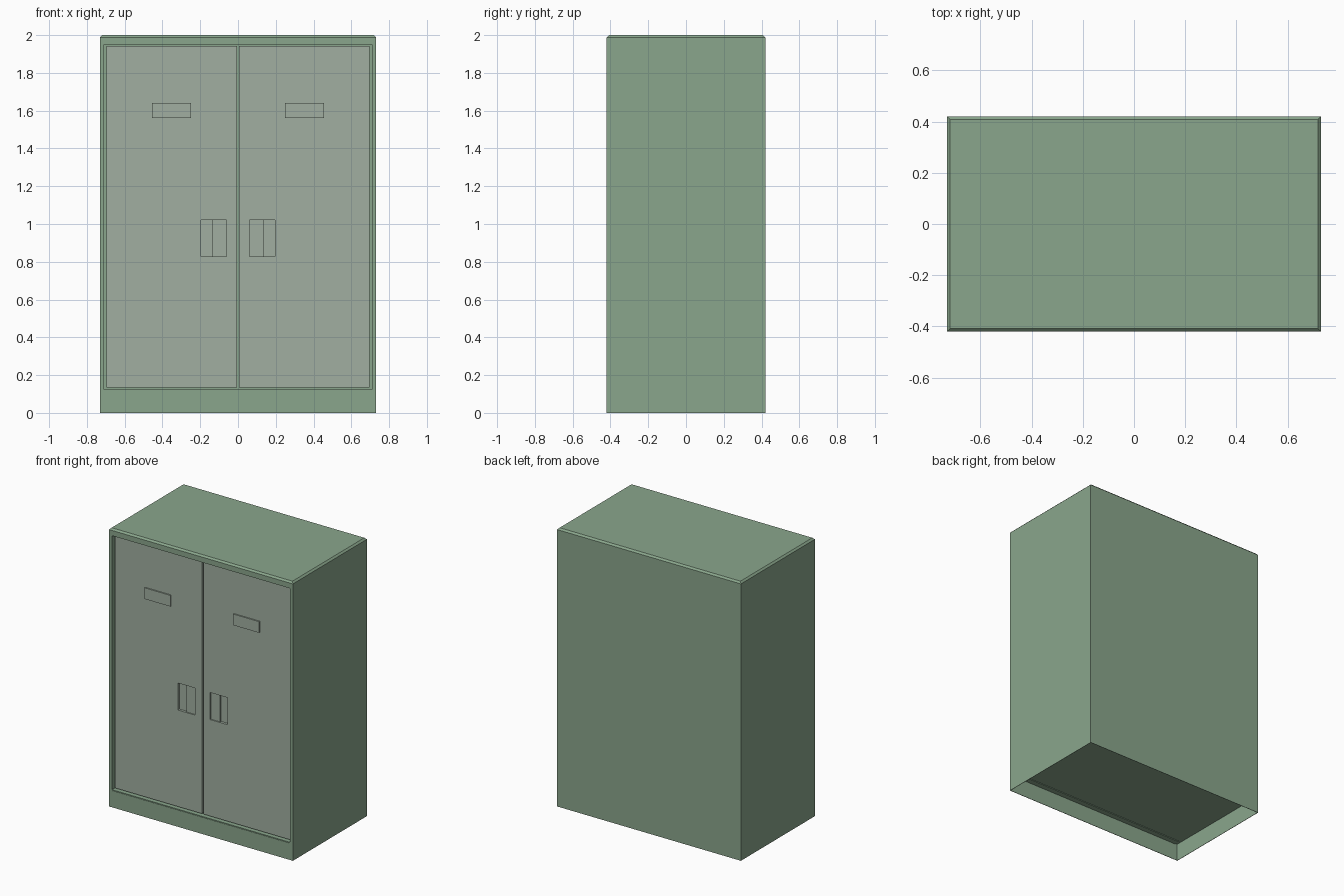
import bpy, bmesh
from mathutils import Vector

if "Cube" in bpy.data.objects:
    bpy.data.objects.remove(bpy.data.objects["Cube"])


def material(name, rgb):
    m = bpy.data.materials.new(name)
    m.diffuse_color = (*rgb, 1.0)
    m.use_nodes = True
    m.node_tree.nodes["Principled BSDF"].inputs["Base Color"].default_value = m.diffuse_color
    return m


GREEN = material("sage green", (0.254, 0.381, 0.262))
GREY = material("grey green", (0.356, 0.429, 0.356))


def box(name, lo, hi, mat):
    """Axis-aligned box between two corners."""
    lo, hi = Vector(lo), Vector(hi)
    bm = bmesh.new()
    bmesh.ops.create_cube(bm, size=1)
    for v in bm.verts:
        v.co = Vector([a + (b - a) * (c + 0.5) for a, b, c in zip(lo, hi, v.co)])
    me = bpy.data.meshes.new(name)
    bm.to_mesh(me)
    bm.free()
    me.materials.append(mat)
    ob = bpy.data.objects.new(name, me)
    bpy.context.collection.objects.link(ob)
    return ob


def mirrored_box(name, side, x0, x1, y, z, mat):
    """Box on the left (-1) or right (1) half."""
    xs = sorted((side * x0, side * x1))
    return box(name, (xs[0], y[0], z[0]), (xs[1], y[1], z[1]), mat)


# Cabinet body: hollow base, recessed front, chamfered top
cabinet = box("cabinet_body", (-0.73, -0.42, 0), (0.73, 0.42, 2), GREEN)
bm = bmesh.new()
bm.from_mesh(cabinet.data)
bm.normal_update()
facing = lambda d: max(bm.faces, key=lambda f: f.normal.dot(Vector(d)))

bottom = facing((0, 0, -1))
bmesh.ops.inset_individual(bm, faces=[bottom], thickness=0.004)
bmesh.ops.inset_individual(bm, faces=[bottom], thickness=0.0002, depth=0)
for v in bottom.verts:
    v.co.z = 0.125

front = min(bm.faces, key=lambda f: f.calc_center_median().y)
bmesh.ops.inset_individual(bm, faces=[front], thickness=0.03)
for v in front.verts:
    v.co.z = 0.12 if v.co.z < 1 else 1.95
bmesh.ops.inset_individual(bm, faces=[front], thickness=0.0002, depth=0)
for v in front.verts:
    v.co.y = -0.378

rim = [e for e in bm.edges if all(v.co.z > 1.99 for v in e.verts)]
bmesh.ops.bevel(bm, geom=rim, offset=0.012, segments=1, affect='EDGES')
bm.to_mesh(cabinet.data)
bm.free()

FACE = -0.402  # front plane of the doors
for side, word in ((-1, "left"), (1, "right")):
    # Door with a stepped, recessed handle
    door = mirrored_box(word + "_door", side, 0.006, 0.695, (FACE, -0.376), (0.135, 1.942), GREY)
    for part, x0, x1, depth in (("shallow", 0.06, 0.15, 0.008), ("deep", 0.134, 0.197, 0.018)):
        cutter = mirrored_box(f"{word}_{part}_handle_cutter", side, x0, x1,
                              (FACE - 0.05, FACE + depth), (0.828, 1.022), GREY)
        cutter.hide_render = True
        cutter.hide_viewport = True
        mod = door.modifiers.new(part + "_handle", 'BOOLEAN')
        mod.operation = 'DIFFERENCE'
        mod.solver = 'EXACT'
        mod.object = cutter
    # Label holder plate
    mirrored_box(word + "_label_plate", side, 0.25, 0.455, (FACE - 0.009, FACE + 0.002),
                 (1.56, 1.64), GREY)
